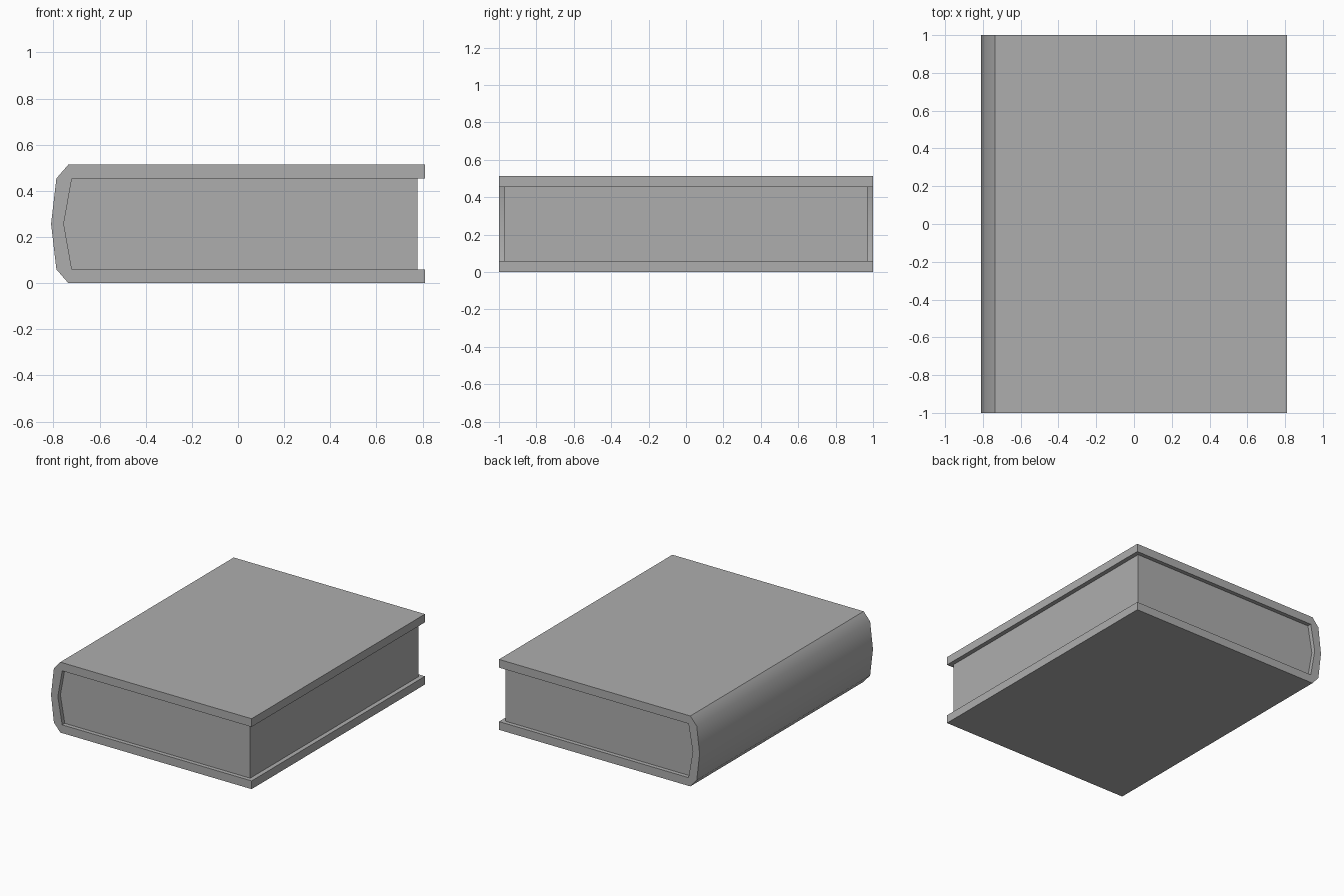
import bpy
import bmesh
import math

if "Cube" in bpy.data.objects:
    bpy.data.objects.remove(bpy.data.objects["Cube"], do_unlink=True)

grey = bpy.data.materials.new("plain_grey")
grey.use_nodes = True
colour = (0.42, 0.42, 0.42, 1)
grey.diffuse_color = colour
grey.node_tree.nodes["Principled BSDF"].inputs["Base Color"].default_value = colour

HEIGHT = 0.514
BOARD = 0.06          # cover thickness
MID = HEIGHT / 2


def extrude_sections(name, cells, half_length):
    """Extrude x-z polygons along y, joining them where they share edges."""
    bm = bmesh.new()
    for cell in cells:
        bm.faces.new([bm.verts.new((x, -half_length, z)) for x, z in cell])
    bmesh.ops.remove_doubles(bm, verts=bm.verts, dist=0.0001)
    result = bmesh.ops.extrude_face_region(bm, geom=bm.faces[:], use_keep_orig=True)
    moved = [v for v in result["geom"] if isinstance(v, bmesh.types.BMVert)]
    bmesh.ops.translate(bm, verts=moved, vec=(0, 2 * half_length, 0))
    bmesh.ops.recalc_face_normals(bm, faces=bm.faces)
    mesh = bpy.data.meshes.new(name)
    bm.to_mesh(mesh)
    bm.free()
    mesh.materials.append(grey)
    obj = bpy.data.objects.new(name, mesh)
    bpy.context.collection.objects.link(obj)
    return obj


def flip(points):
    """Mirror a section to the upper half, keeping its winding."""
    return [(x, HEIGHT - z) for x, z in reversed(points)]


# Cover: bottom board and half the spine, mirrored to the top
edge_out, edge_in = (0.81, 0), (0.81, BOARD)
hinge_out, hinge_in = (-0.735, 0), (-0.72, BOARD)
shoulder = (-0.787, BOARD)
spine_out, spine_in = (-0.81, MID), (-0.755, MID)
lower = [
    [edge_out, hinge_out, hinge_in, edge_in],
    [hinge_out, shoulder, hinge_in],
    [shoulder, spine_out, spine_in, hinge_in],
]
cover = extrude_sections("cover", lower + [flip(c) for c in lower], 1.0)

# Rounded spine is smooth, boards stay crisp
bpy.ops.object.select_all(action="DESELECT")
cover.select_set(True)
bpy.context.view_layer.objects.active = cover
bpy.ops.object.shade_smooth_by_angle(angle=math.radians(42))

# Page block, recessed from the cover on three sides
half_page = [(0.778, BOARD), hinge_in, spine_in, (0.778, MID)]
extrude_sections("pages", [half_page, flip(half_page)], 0.97)
